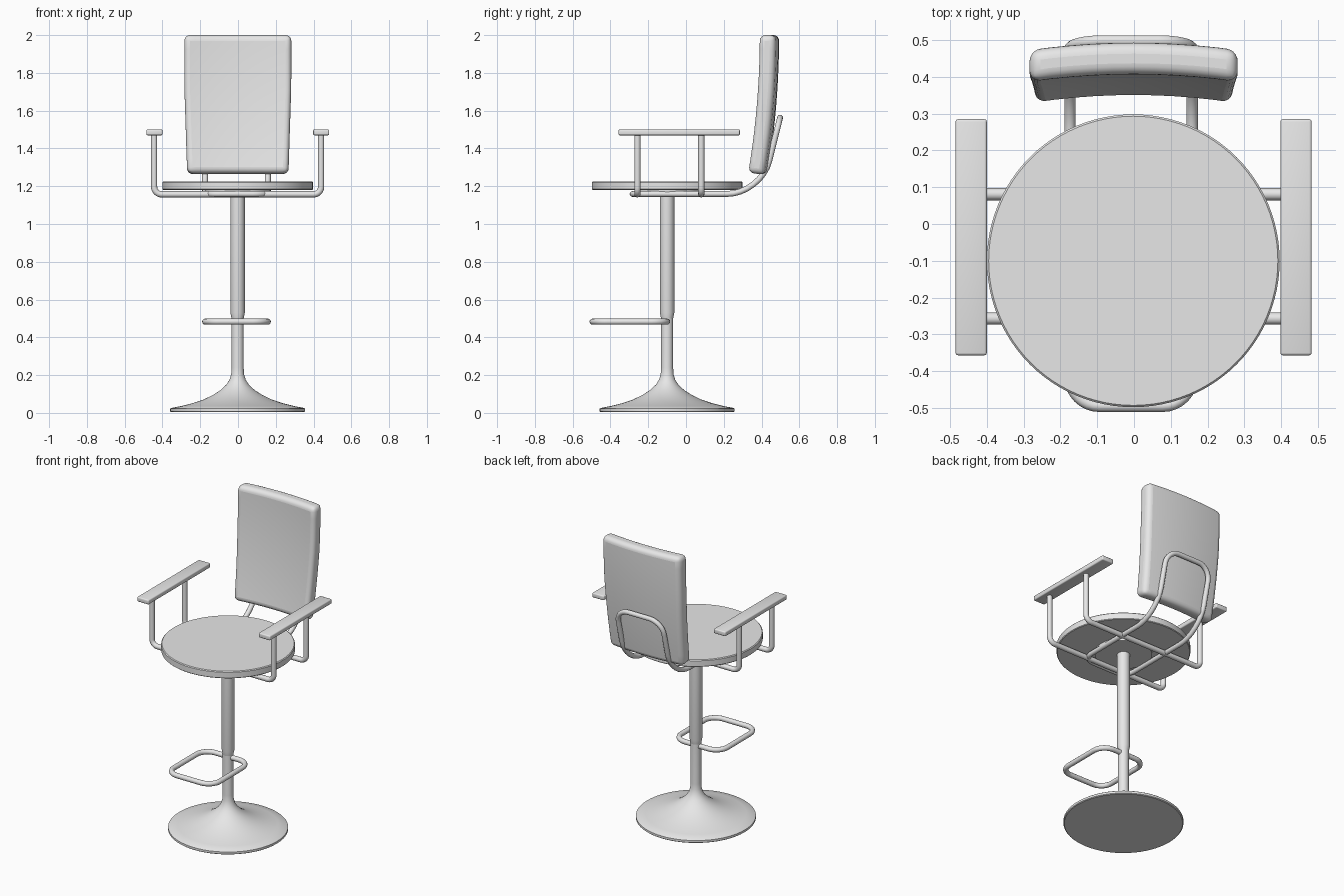
import bpy, bmesh, math
from mathutils import Vector

cube = bpy.data.objects.get("Cube")
if cube:
    bpy.data.objects.remove(cube, do_unlink=True)

grey = bpy.data.materials.new("light_grey")
grey.use_nodes = True
grey.diffuse_color = (0.8, 0.8, 0.8, 1)
grey.node_tree.nodes["Principled BSDF"].inputs["Base Color"].default_value = (0.8, 0.8, 0.8, 1)

CX, CY = -0.002, -0.1      # axis of the column and seat


def select(obj):
    bpy.ops.object.select_all(action='DESELECT')
    obj.select_set(True)
    bpy.context.view_layer.objects.active = obj


def add_mesh(name, bm, angle=35):
    bmesh.ops.recalc_face_normals(bm, faces=bm.faces)
    mesh = bpy.data.meshes.new(name)
    bm.to_mesh(mesh)
    bm.free()
    obj = bpy.data.objects.new(name, mesh)
    bpy.context.collection.objects.link(obj)
    mesh.materials.append(grey)
    select(obj)
    bpy.ops.object.shade_smooth_by_angle(angle=math.radians(angle))
    return obj


def lathe(name, profile, steps=64):
    """Spin (radius, z) points around the column axis."""
    bm = bmesh.new()
    verts = [bm.verts.new((CX + r, CY, z)) for r, z in profile]
    edges = [bm.edges.new(pair) for pair in zip(verts, verts[1:])]
    bmesh.ops.spin(bm, geom=verts + edges, cent=(CX, CY, 0), axis=(0, 0, 1),
                   angle=math.tau, steps=steps)
    bmesh.ops.remove_doubles(bm, verts=bm.verts, dist=1e-5)
    return add_mesh(name, bm)


def rounded(points, closed):
    """Round the corners of a path; each point is (x, y, z, corner length)."""
    out, n = [], len(points)
    for i, (x, y, z, r) in enumerate(points):
        p = Vector((x, y, z))
        if r == 0 or (not closed and i in (0, n - 1)):
            out.append(p)
            continue
        a = p + (Vector(points[i - 1][:3]) - p).normalized() * r
        d = p + (Vector(points[(i + 1) % n][:3]) - p).normalized() * r
        b, c = a.lerp(p, 0.55), d.lerp(p, 0.55)
        for k in range(9):
            t = k / 8
            s = 1 - t
            out.append(a * s**3 + b * 3*s*s*t + c * 3*s*t*t + d * t**3)
    return out


def tube(name, points, radius, closed=False):
    curve = bpy.data.curves.new(name, 'CURVE')
    curve.dimensions = '3D'
    curve.bevel_depth = radius
    curve.bevel_resolution = 4
    curve.use_fill_caps = True
    path = rounded(points, closed)
    spline = curve.splines.new('POLY')
    spline.points.add(len(path) - 1)
    for sp, p in zip(spline.points, path):
        sp.co = (*p, 1)
    spline.use_cyclic_u = closed
    curve.materials.append(grey)
    obj = bpy.data.objects.new(name, curve)
    bpy.context.collection.objects.link(obj)
    select(obj)
    bpy.ops.object.convert(target='MESH')
    bpy.ops.object.shade_smooth_by_angle(angle=math.radians(50))


# Trumpet base flowing into the lower column
lathe("base", [(0, 0.004), (0.352, 0.004), (0.357, 0.008), (0.357, 0.022), (0.352, 0.026),
               (0.30, 0.036), (0.24, 0.051), (0.18, 0.071), (0.13, 0.095), (0.09, 0.121),
               (0.06, 0.149), (0.043, 0.175), (0.034, 0.205), (0.032, 0.24),
               (0.032, 0.53), (0, 0.53)])
lathe("upper_column", [(0, 0.50), (0.032, 0.50), (0.038, 0.53), (0.038, 1.17), (0, 1.17)], 32)

# Round seat and its mounting plate
lathe("mounting_plate", [(0, 1.164), (0.17, 1.164), (0.17, 1.182), (0, 1.182)])
lathe("seat", [(0, 1.18), (0.394, 1.18), (0.398, 1.184), (0.398, 1.221),
               (0.393, 1.226), (0, 1.226)], 96)

# Footrest ring
X = -0.008
W = 0.166
tube("footrest", [(X - W, -0.495, 0.483, 0.08), (X + W, -0.495, 0.483, 0.08),
                  (X + W, -0.1, 0.483, 0.08), (X - W, -0.1, 0.483, 0.08)], 0.016, True)

# Bent loop running under the seat and up behind the backrest
tube("back_frame", [(X - W, -0.283, 1.159, 0.08), (X + W, -0.283, 1.159, 0.08),
                    (X + W, 0.397, 1.159, 0.18), (X + W, 0.498, 1.563, 0.09),
                    (X - W, 0.498, 1.563, 0.09), (X - W, 0.397, 1.159, 0.18)], 0.0155, True)

# Cross tubes that rise to carry the armrests
for name, y in (("front_arm_tube", -0.257), ("rear_arm_tube", 0.081)):
    tube(name, [(-0.444, y, 1.48, 0), (-0.444, y, 1.157, 0.04),
                (0.440, y, 1.157, 0.04), (0.440, y, 1.48, 0)], 0.0165)

# Armrests
for name, x in (("right_armrest", -0.4425), ("left_armrest", 0.4405)):
    bm = bmesh.new()
    bmesh.ops.create_cube(bm, size=1)
    for v in bm.verts:
        v.co = (x + v.co.x * 0.085, -0.036 + v.co.y * 0.642, 1.485 + v.co.z * 0.031)
    bmesh.ops.bevel(bm, geom=bm.edges[:], offset=0.007, segments=3, profile=0.5, affect='EDGES')
    add_mesh(name, bm, 40)

# Padded backrest: a subdivided block, bowed sideways and curved along its height
bm = bmesh.new()
bmesh.ops.create_cube(bm, size=2)
for axis in (0, 2):
    edges = [e for e in bm.edges
             if abs(e.verts[0].co[axis] - e.verts[1].co[axis]) > 1.5]
    bmesh.ops.subdivide_edges(bm, edges=edges, cuts=9, use_grid_fill=True)
for v in bm.verts:
    x, side, t = v.co.x, v.co.y, (v.co.z + 1) / 2
    front = 0.326 + 0.061 * (1 - (1 - t) ** 2)
    bow = 0.02 * (1 - x * x)
    v.co = (-0.001 + x * (0.268 + 0.015 * min(1, t * 1.6)),
            front + bow + 0.043 * (side + 1),
            1.26 + 0.74 * t + (0.006 * (1 - side) * (1 - t)))
backrest = add_mesh("backrest", bm, 60)
bevel = backrest.modifiers.new("Soft edges", 'BEVEL')
bevel.width = 0.03
bevel.segments = 5
bevel.limit_method = 'ANGLE'
bevel.angle_limit = math.radians(45)
bpy.ops.object.modifier_apply(modifier=bevel.name)
bpy.ops.object.shade_smooth_by_angle(angle=math.radians(50))
